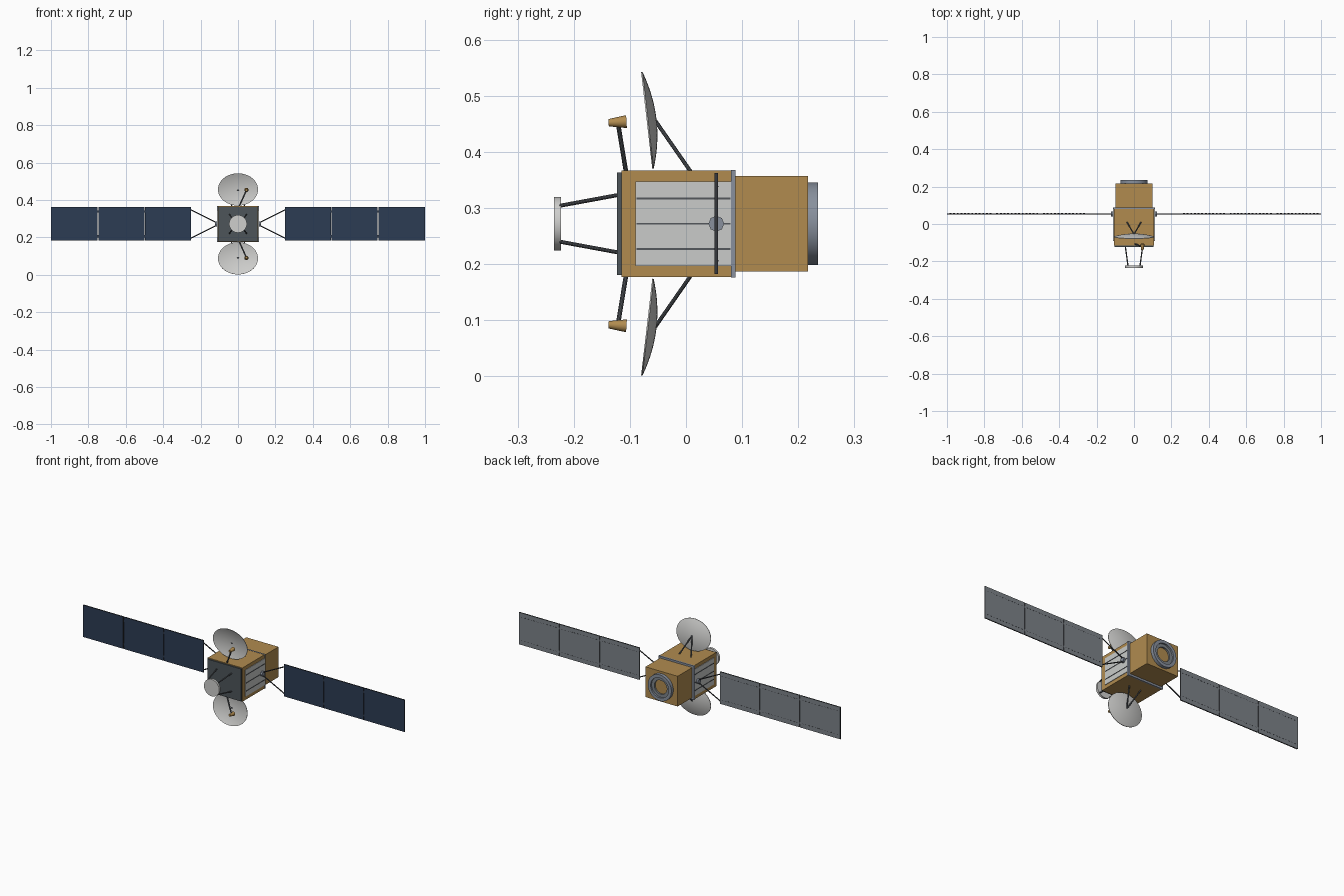
import bpy, bmesh, math
from mathutils import Vector

if "Cube" in bpy.data.objects:
    bpy.data.objects.remove(bpy.data.objects["Cube"])

ZC = 0.272  # height of the main axis


def material(name, *srgb):
    rgba = [(c / 255) ** 2.2 for c in srgb] + [1]
    m = bpy.data.materials.new(name)
    m.use_nodes = True
    m.diffuse_color = rgba
    m.node_tree.nodes["Principled BSDF"].inputs["Base Color"].default_value = rgba
    return m


GOLD = material("gold foil", 175, 138, 80)
SILVER = material("silver radiator", 200, 202, 200)
DISH = material("dish grey", 205, 205, 203)
NAVY = material("navy cells", 48, 62, 84)
BACK = material("panel back grey", 124, 130, 136)
DARK = material("dark frame", 56, 58, 62)
STRUT = material("strut grey", 84, 88, 93)
SLATE = material("slate plate", 78, 86, 90)
STEEL = material("steel collar", 135, 143, 156)


def finish(bm, name, mats, smooth=False):
    bmesh.ops.recalc_face_normals(bm, faces=bm.faces)
    mesh = bpy.data.meshes.new(name)
    bm.to_mesh(mesh)
    bm.free()
    ob = bpy.data.objects.new(name, mesh)
    bpy.context.collection.objects.link(ob)
    for m in mats:
        mesh.materials.append(m)
    if smooth:
        bpy.ops.object.select_all(action="DESELECT")
        ob.select_set(True)
        bpy.context.view_layer.objects.active = ob
        bpy.ops.object.shade_smooth_by_angle(angle=math.radians(35))
    return ob


def box(name, x, y, z, *mats):
    """Box from (min, max) pairs; optional materials for front, back, edges."""
    bm = bmesh.new()
    bmesh.ops.create_cube(bm, size=1)
    for v in bm.verts:
        v.co = [(a + b) / 2 + c * (b - a) for (a, b), c in zip((x, y, z), v.co)]
    bm.normal_update()
    if len(mats) == 3:
        for f in bm.faces:
            f.material_index = 0 if f.normal.y < -0.5 else 1 if f.normal.y > 0.5 else 2
    return finish(bm, name, mats)


def lathe(name, profile, mat, loc, rot=(-math.pi / 2, 0, 0), squash=1, sides=48):
    """Closed (radius, height) outline turned about an axis that points to +y."""
    bm = bmesh.new()
    vs = [bm.verts.new((r, 0, h)) for r, h in profile]
    es = [bm.edges.new((vs[i], vs[(i + 1) % len(vs)])) for i in range(len(vs))]
    bmesh.ops.spin(bm, geom=vs + es, cent=(0, 0, 0), axis=(0, 0, 1),
                   angle=math.tau, steps=sides, use_merge=True)
    bmesh.ops.remove_doubles(bm, verts=bm.verts, dist=1e-5)
    bmesh.ops.dissolve_degenerate(bm, edges=bm.edges, dist=1e-6)
    for v in bm.verts:
        v.co.y *= squash
    ob = finish(bm, name, [mat], smooth=True)
    ob.location, ob.rotation_euler = loc, rot
    return ob


def rod(name, a, b, radius=0.004, mat=STRUT):
    a, b = Vector(a), Vector(b)
    bm = bmesh.new()
    bmesh.ops.create_cone(bm, cap_ends=True, segments=10, radius1=radius,
                          radius2=radius, depth=(b - a).length)
    ob = finish(bm, name, [mat], smooth=True)
    ob.location = (a + b) / 2
    ob.rotation_euler = (b - a).to_track_quat("Z", "Y").to_euler()
    return ob


def span(c, half):
    return (c - half, c + half)


# Bus: main body, collar, rear body and front plate
box("main_body", span(0, 0.108), (-0.115, 0.082), span(ZC, 0.095), GOLD)
box("collar", span(0, 0.111), (0.08, 0.088), span(ZC, 0.096), STEEL)
box("rear_body", span(0, 0.1), (0.085, 0.217), span(ZC, 0.085), GOLD)
box("front_plate", span(0, 0.105), (-0.123, -0.114), span(ZC, 0.091), SLATE)

# Stepped docking ring on the back
lathe("outer_ring", [(0.056, -0.003), (0.0735, -0.003), (0.0735, 0.018), (0.056, 0.018)],
      STEEL, (0, 0.217, ZC))
lathe("inner_ring", [(0.039, -0.003), (0.057, -0.003), (0.057, 0.009), (0.039, 0.009)],
      BACK, (0, 0.217, ZC))

# Front reflector on four struts
lathe("front_reflector", [(0, 0), (0.0475, 0), (0.0475, 0.012), (0, 0.012)],
      DISH, (0, -0.235, ZC))
for sx in (-1, 1):
    for sz in (-1, 1):
        rod("reflector_strut", (sx * 0.032, -0.225, ZC + sz * 0.032),
            (sx * 0.046, -0.122, ZC + sz * 0.051), 0.0035)

# Upper and lower elliptical dishes with feeds
N = 10
inner = [(0.107 * i / N, 0.015 * (1 - (i / N) ** 2)) for i in range(N + 1)]
outer = [(r, h + 0.0025) for r, h in reversed(inner)]
for s, side in ((1, "upper"), (-1, "lower")):
    z = ZC + s * 0.184
    tilt = math.radians(6.6) * s
    lathe(side + "_dish", inner + outer, DISH, (0, -0.07, z),
          (tilt - math.pi / 2, 0, 0), squash=0.81)
    for sx in (-1, 1):
        rod(side + "_dish_strut", (sx * 0.037, 0.009, ZC + s * 0.092),
            (0, -0.055, z), 0.0035)
    rod(side + "_feed_arm", (0.006, -0.107, ZC + s * 0.093),
        (0.044, -0.121, ZC + s * 0.178))
    lathe(side + "_feed_horn", [(0, 0), (0.0065, 0), (0.0115, 0.032), (0, 0.032)],
          GOLD, (0.045, -0.138, ZC + s * 0.18),
          (math.radians(3.5) * s - math.pi / 2, 0, 0), sides=20)

# Each side: radiator, hub, yoke and three-leaf solar wing
YP = 0.054
for sx, side in ((1, "left"), (-1, "right")):
    def xs(a, b):
        return tuple(sorted((sx * a, sx * b)))

    box(side + "_radiator", xs(0.106, 0.111), (-0.09, 0.08), span(ZC, 0.075), SILVER)
    for dz in (-0.045, 0, 0.045):
        box(side + "_radiator_rib", xs(0.11, 0.113), (-0.088, 0.079),
            span(ZC + dz, 0.0015), STRUT)
    lathe(side + "_wing_hub", [(0, 0), (0.014, 0), (0.014, 0.016), (0, 0.016)],
          STEEL, (sx * 0.106, YP, ZC), (0, sx * math.pi / 2, 0), sides=8)
    for s in (-1, 1):
        rod(side + "_yoke_arm", (sx * 0.116, YP, ZC + s * 0.008),
            (sx * 0.252, YP, ZC + s * 0.076), 0.003, DARK)
    for k in range(3):
        x0 = 0.25 * (k + 1)
        x1 = x0 + (0.25 if k == 2 else 0.246)
        box(side + "_solar_panel", xs(x0, x1), span(YP, 0.003), span(ZC, 0.09),
            NAVY, BACK, DARK)
        for s in (-1, 1):
            # Cable dashes on the panel back, hinge to the next panel
            for i in range(12):
                d = x0 + 0.012 + i * 0.0195
                box(side + "_cable_dash", xs(d, d + 0.01), (YP + 0.002, YP + 0.0035),
                    span(ZC + s * 0.066, 0.001), DARK)
            if k < 2:
                box(side + "_hinge", xs(x1 - 0.001, x1 + 0.005), span(YP, 0.002),
                    span(ZC + s * 0.066, 0.006), DARK)
